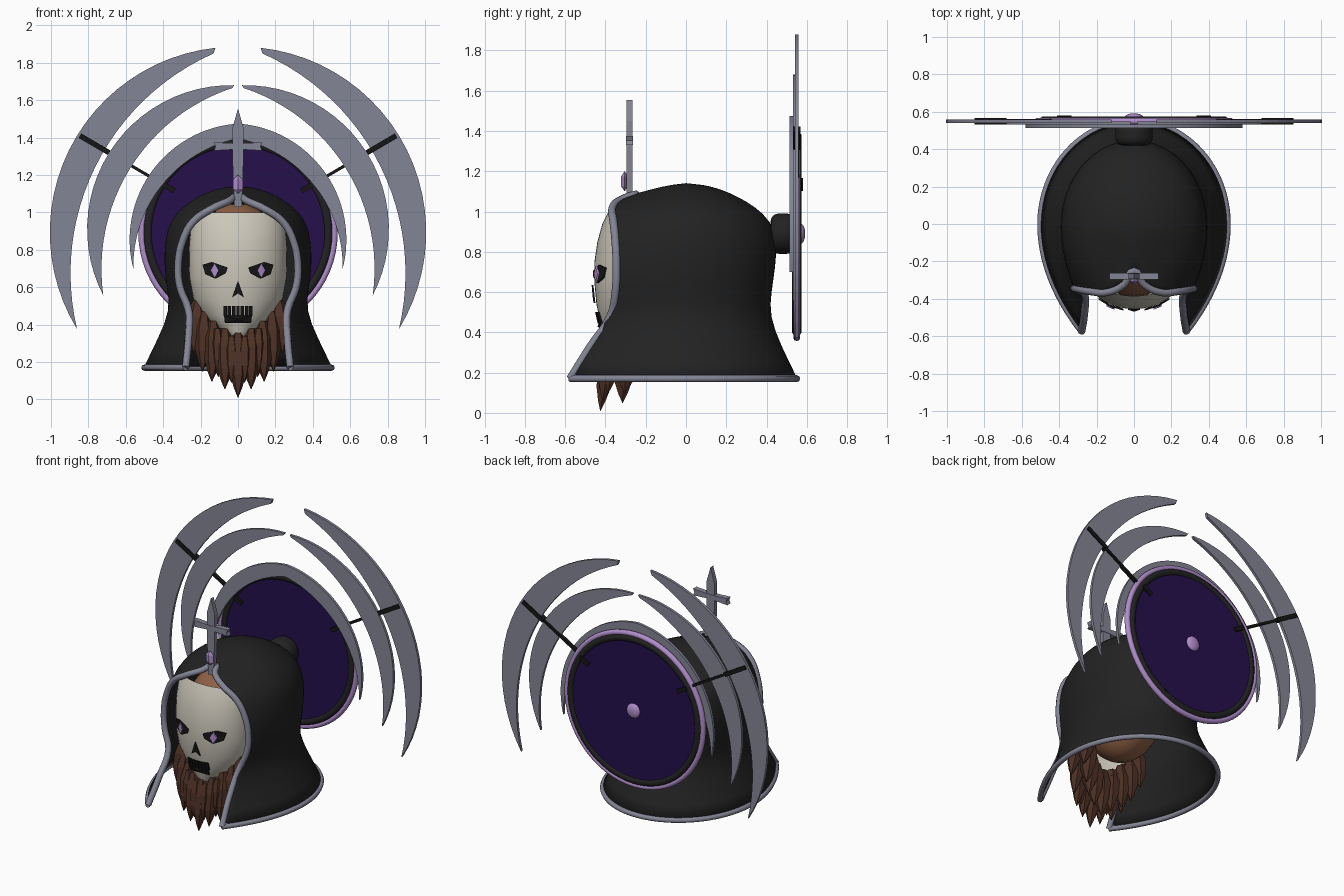
import bpy, bmesh, math
from mathutils import Vector

cube = bpy.data.objects.get("Cube")
if cube:
    bpy.data.objects.remove(cube, do_unlink=True)


def material(name, rgb):
    m = bpy.data.materials.new(name)
    m.use_nodes = True
    m.diffuse_color = (*rgb, 1)
    m.node_tree.nodes["Principled BSDF"].inputs["Base Color"].default_value = (*rgb, 1)
    return m


CLOTH = material("charcoal cloth", (0.016, 0.016, 0.016))
BLACK = material("black", (0.008, 0.008, 0.008))
STEEL = material("blue grey steel", (0.23, 0.235, 0.30))
PURPLE = material("deep purple", (0.018, 0.005, 0.07))
LILAC = material("lilac", (0.44, 0.27, 0.60))
BONE = material("bone", (0.60, 0.57, 0.49))
SKIN = material("skin", (0.28, 0.12, 0.06))
HAIR = material("brown hair", (0.075, 0.03, 0.018))


def finish(obj, mat, angle=None):
    obj.data.materials.append(mat)
    if angle:
        bpy.ops.object.select_all(action="DESELECT")
        obj.select_set(True)
        bpy.context.view_layer.objects.active = obj
        bpy.ops.object.shade_smooth_by_angle(angle=math.radians(angle))
    return obj


def mesh(name, verts, faces, mat, angle=None):
    bm = bmesh.new()
    vs = [bm.verts.new(v) for v in verts]
    for f in faces:
        bm.faces.new([vs[i] for i in f])
    bmesh.ops.remove_doubles(bm, verts=bm.verts, dist=0.0005)
    bmesh.ops.recalc_face_normals(bm, faces=bm.faces)
    me = bpy.data.meshes.new(name)
    bm.to_mesh(me)
    bm.free()
    obj = bpy.data.objects.new(name, me)
    bpy.context.collection.objects.link(obj)
    return finish(obj, mat, angle)


def grid_faces(rows, cols, closed=False):
    return [(r * cols + c, r * cols + (c + 1) % cols,
             (r + 1) * cols + (c + 1) % cols, (r + 1) * cols + c)
            for r in range(rows - 1) for c in range(cols if closed else cols - 1)]


def prism(name, pts, y, depth, mat):
    """Extrude an (x, z) outline along y."""
    n = len(pts)
    verts = [(x, y + d, z) for d in (-depth / 2, depth / 2) for x, z in pts]
    faces = [tuple(range(n)), tuple(range(n, 2 * n))]
    faces += [(i, (i + 1) % n, n + (i + 1) % n, n + i) for i in range(n)]
    return mesh(name, verts, faces, mat)


def tube(name, pts, radius, mat):
    cu = bpy.data.curves.new(name, "CURVE")
    cu.dimensions = "3D"
    cu.bevel_depth, cu.bevel_resolution, cu.resolution_u = radius, 2, 4
    cu.use_fill_caps = True
    sp = cu.splines.new("BEZIER")
    sp.bezier_points.add(len(pts) - 1)
    for p, co in zip(sp.bezier_points, pts):
        p.co = co
        p.handle_left_type = p.handle_right_type = "AUTO"
    obj = bpy.data.objects.new(name, cu)
    bpy.context.collection.objects.link(obj)
    cu.materials.append(mat)


def sphere(name, loc, scale, mat, seg=24, rings=14, angle=60):
    bpy.ops.mesh.primitive_uv_sphere_add(segments=seg, ring_count=rings, location=loc)
    obj = bpy.context.object
    obj.name, obj.scale = name, scale
    return finish(obj, mat, angle)


# Hood: height, half width, back y, opening half width, opening y
HOOD = [(.17, .50, .55, .28, -.575), (.33, .42, .47, .265, -.475), (.48, .355, .41, .265, -.375),
        (.60, .375, .42, .31, -.35), (.72, .39, .44, .32, -.345), (.85, .385, .45, .295, -.35),
        (.95, .36, .42, .24, -.36), (1.02, .30, .34, .14, -.365), (1.06, .24, .27, .05, -.32),
        (1.085, .20, .22, 0, -.25), (1.12, .12, .13, 0, -.12), (1.137, 0, 0, 0, 0)]


def hood_row(z, rx, yb, xf, yf):
    front = [(rx - (rx - xf) * (i / 8) ** 2, yf * i / 8, z) for i in range(8, 0, -1)]
    back = [(rx * math.cos(math.pi * i / 16), yb * math.sin(math.pi * i / 16), z) for i in range(17)]
    return front + back + [(-x, y, h) for x, y, h in reversed(front)]


rows = [hood_row(*r) for r in HOOD]
hood = mesh("hood", sum(rows, []), [], CLOTH)
bpy.data.objects.remove(hood)
faces = grid_faces(len(rows) - 1, len(rows[0]))
last = (len(rows) - 2) * len(rows[0])
tip = last + len(rows[0])
faces += [(last + c, last + c + 1, tip) for c in range(len(rows[0]) - 1)]
hood = mesh("hood", sum(rows[:-1], []) + [rows[-1][8]], faces, CLOTH, 80)
sub = hood.modifiers.new("smooth", "SUBSURF")
sub.levels = sub.render_levels = 1
shell = hood.modifiers.new("thickness", "SOLIDIFY")
shell.thickness, shell.offset = 0.012, 0

# Steel piping along the opening and the hem
edge = [r[0] for r in rows[:10]]
tube("opening_trim", edge + [(-x, y, z) for x, y, z in reversed(edge[:-1])], .02, STEEL)
tube("hem_trim", rows[0], .017, STEEL)

# Head inside the hood
sphere("head", (0, -.12, .71), (.25, .27, .34), SKIN)

# Mask: height, half width, front y
MASK = [(.32, .03, -.39), (.37, .12, -.405), (.45, .19, -.425), (.54, .24, -.445), (.65, .26, -.455),
        (.75, .262, -.455), (.85, .26, -.44), (.94, .25, -.415), (1.0, .235, -.385)]
MASK_EDGE = -.25


def mask_y(x, z):
    for a, b in zip(MASK, MASK[1:]):
        if z <= b[0]:
            break
    t = (z - a[0]) / (b[0] - a[0])
    w, f = (a[k] + (b[k] - a[k]) * t for k in (1, 2))
    return MASK_EDGE + (f - MASK_EDGE) * math.sqrt(max(0, 1 - (x / w) ** 2))


verts = []
for z, w, f in MASK:
    for i in range(21):
        a = math.pi * (i / 20 - .5)
        verts.append((w * math.sin(a), MASK_EDGE + (f - MASK_EDGE) * math.cos(a), z))
mesh("mask", verts, grid_faces(len(MASK), 21), BONE, 60)


def plate(name, pts, mat, lift=.008):
    """Thin plate following the mask, fanned from its middle."""
    n = len(pts)
    ring = list(pts) + [(sum(p[0] for p in pts) / n, sum(p[1] for p in pts) / n)]
    verts = [(x, mask_y(x, z) - d, z) for d in (lift, lift - .009) for x, z in ring]
    faces = []
    for i in range(n):
        j = (i + 1) % n
        faces += [(i, j, n), (n + 1 + i, n + 1 + j, 2 * n + 1), (i, j, n + 1 + j, n + 1 + i)]
    mesh(name, verts, faces, mat)


EYE = [(.19, .72), (.14, .735), (.055, .705), (.065, .675), (.12, .645), (.175, .67)]
for side, s in (("left", 1), ("right", -1)):
    plate(side + "_eye", [(s * x, z) for x, z in EYE], BLACK, .012)
    plate(side + "_pupil", [(s * .125 + dx, .69 + dz)
                            for dx, dz in ((0, .04), (.022, 0), (0, -.04), (-.022, 0))], LILAC, .02)
plate("nose", [(0, .635), (.032, .545), (0, .567), (-.032, .545)], BLACK, .015)
plate("mouth", [(-.075, .45), (-.07, .408), (.07, .408), (.075, .45)], BLACK, .02)
for i in range(7):
    x = -.069 + i * .023
    plate("mouth_bar", [(x - .009, .445), (x + .009, .445), (x + .009, .5), (x - .009, .5)], BLACK, .015)


# Beard of faceted pointed locks
def lock(name, base, tip, width, depth):
    base, tip = Vector(base), Vector(tip)
    verts = []
    for t, k in ((0, .55), (.3, 1), (.65, .85), (.85, .45), (1, .03)):
        c = base.lerp(tip, t)
        for i in range(6):
            a = math.tau * i / 6
            verts.append((c.x + width * k * math.cos(a), c.y + depth * k * math.sin(a), c.z))
    mesh(name, verts, grid_faces(5, 6, True) + [tuple(range(6)), tuple(range(24, 30))], HAIR)


# jaw x, jaw z, tip x, tip z
LOCKS = [(0, .36, 0, .01), (.07, .38, .07, .055), (.13, .42, .14, .095),
         (.18, .47, .19, .15), (.215, .53, .24, .25)]
for i, (x, z, tx, tz) in enumerate(LOCKS):
    for s in ((1, -1) if i else (1,)):
        y = -.375 + 2.2 * x * x
        lock("beard_lock", (s * x, y, z), (s * tx, y - .05, tz), .05, .05)
        lock("beard_back_lock", (s * x * .9, y + .07, z), (s * tx * .95, y + .06, tz + .04), .05, .06)
for s in (1, -1):
    lock("beard_front_lock", (s * .035, -.39, .34), (s * .035, -.42, .09), .04, .04)
    lock("beard_front_lock", (s * .11, -.37, .38), (s * .105, -.39, .12), .04, .04)


# Crest: upright blade, cross guard and gem
prism("crest_blade", [(-.02, 1.03), (.02, 1.03), (.03, 1.3), (.03, 1.45), (0, 1.555),
                      (-.03, 1.45), (-.03, 1.3)], -.28, .03, STEEL)
prism("crest_guard", [(-.13, 1.33), (0, 1.338), (.13, 1.33), (.12, 1.352), (.13, 1.375),
                      (0, 1.368), (-.13, 1.375), (-.12, 1.352)], -.28, .036, STEEL)
sphere("crest_gem", (0, -.305, 1.15), (.032, .02, .05), LILAC, 4, 2, None)

# Halo disc with rings, hub and boss
HALO = Vector((0, .55, .89))
for name, r, depth, y, mat in (("halo_disc", .47, .03, .55, PURPLE), ("halo_hub", .1, .12, .48, CLOTH)):
    bpy.ops.mesh.primitive_cylinder_add(vertices=64, radius=r, depth=depth, location=(0, y, .89),
                                        rotation=(math.pi / 2, 0, 0))
    obj = bpy.context.object
    obj.name = name
    finish(obj, mat, 40)
bevel = obj.modifiers.new("round", "BEVEL")
bevel.width, bevel.segments = .04, 4
for name, r, minor, mat in (("halo_dark_ring", .483, .025, CLOTH), ("halo_lilac_ring", .515, .018, LILAC)):
    bpy.ops.mesh.primitive_torus_add(major_radius=r, minor_radius=minor, major_segments=64,
                                     minor_segments=10, location=HALO, rotation=(math.pi / 2, 0, 0))
    bpy.context.object.name = name
    finish(bpy.context.object, mat, 60)
sphere("halo_boss", (0, .57, .89), (.05, .022, .05), LILAC, 16, 8)


def arc(a, b, c, n=24):
    """Points on the circle from a through b to c."""
    a, b, c = map(Vector, (a, b, c))
    u, v = a - b, b - c
    p, q = (a.length_squared - b.length_squared) / 2, (b.length_squared - c.length_squared) / 2
    det = u.x * v.y - u.y * v.x
    o = Vector(((p * v.y - q * u.y) / det, (u.x * q - v.x * p) / det))
    r = (a - o).length
    t0, t1 = (math.atan2(w.y - o.y, w.x - o.x) for w in (a, c))
    return [(o.x + r * math.cos(t0 + (t1 - t0) * i / n), o.y + r * math.sin(t0 + (t1 - t0) * i / n))
            for i in range(n + 1)]


# Crescent blades: name, y, upper tip, outer middle, lower tip, inner middle, inner start
BLADES = [("outer_blade", .55, (.12, 1.88), (.98, 1.12), (.86, .375), (.71, 1.34), (.13, 1.85)),
          ("middle_blade", .54, (.02, 1.68), (.75, 1.2), (.72, .555), (.58, 1.23), (.03, 1.665)),
          ("inner_blade", .522, (0, 1.475), (.52, 1.12), (.56, .7), (.44, 1.1), (0, 1.395))]
for side, s in (("left", 1), ("right", -1)):
    for name, y, top, mid, low, inner, start in BLADES:
        outline = arc(top, mid, low) + arc(low, inner, start)[1:]
        prism(side + "_" + name, [(s * x, z) for x, z in outline], y, .018, STEEL)
    # Struts holding the blades
    for name, t0, t1, w, d in (("strut", 0, 1, .008, .024), ("strut_end", .69, 1, .014, .036),
                               ("strut_root", 0, .13, .014, .06)):
        a, b = Vector((.34, 1.115)), Vector((.845, 1.41))
        n = Vector((a.y - b.y, b.x - a.x)).normalized() * w
        p, q = a.lerp(b, t0), a.lerp(b, t1)
        prism(side + "_" + name, [(s * v.x, v.y) for v in (p + n, q + n, q - n, p - n)], .55, d, BLACK)
